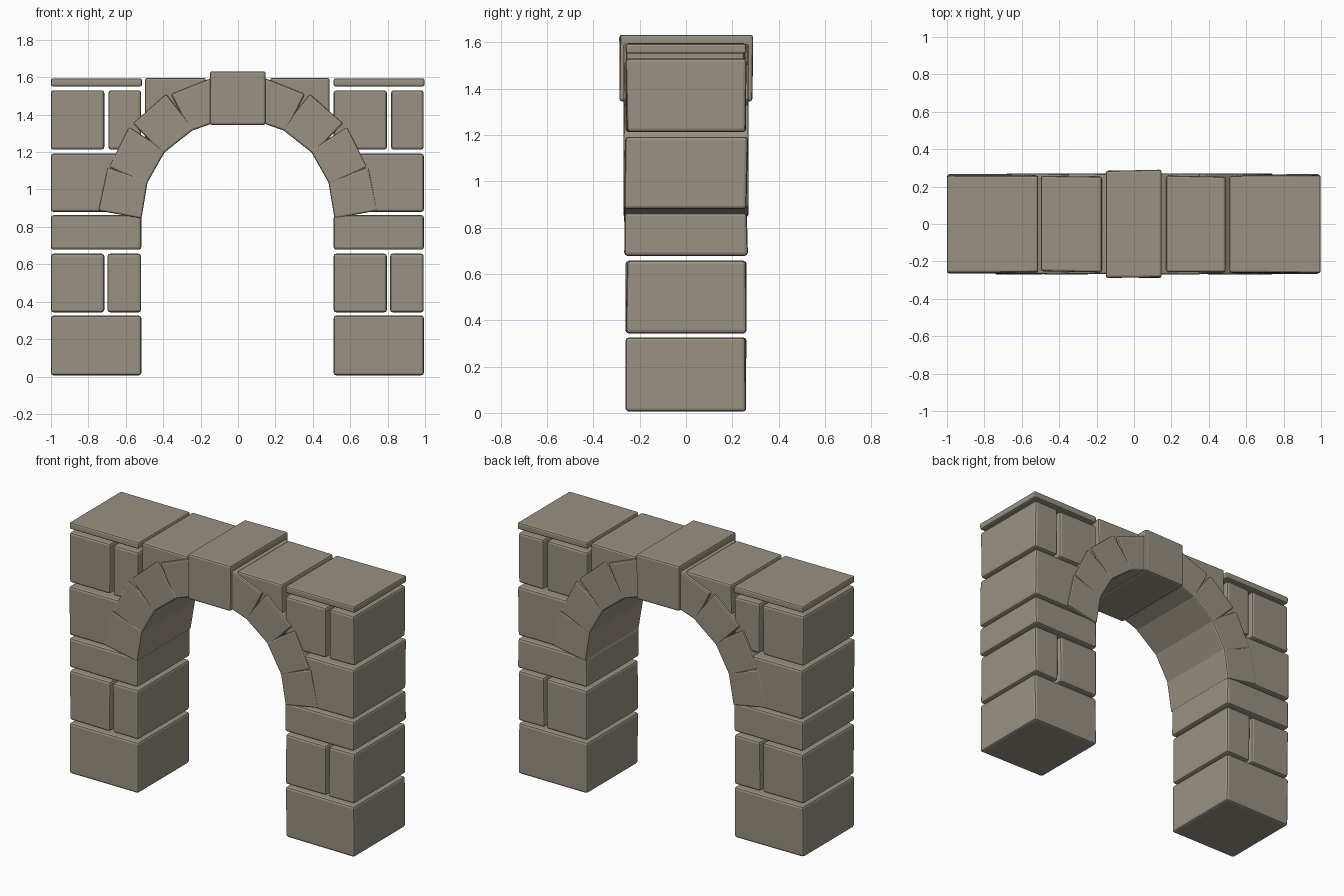
import bpy, bmesh, math, random
from mathutils import Vector

if "Cube" in bpy.data.objects:
    bpy.data.objects.remove(bpy.data.objects["Cube"])

random.seed(4)
stone = bpy.data.materials.new("warm grey stone")
stone.diffuse_color = (0.32, 0.285, 0.225, 1)
stone.use_nodes = True
stone.node_tree.nodes["Principled BSDF"].inputs["Base Color"].default_value = stone.diffuse_color


def prism(name, pts, y0, y1, bevel=0.014, jitter=0.004):
    """Extrude an x/z outline through the wall, with slightly uneven faces."""
    bm = bmesh.new()
    front = [bm.verts.new((x, y0 + random.uniform(-jitter, jitter), z)) for x, z in pts]
    back = [bm.verts.new((x, y1 + random.uniform(-jitter, jitter), z)) for x, z in pts]
    n = len(pts)
    bm.faces.new(front)
    bm.faces.new(back[::-1])
    for i in range(n):
        j = (i + 1) % n
        bm.faces.new((front[i], back[i], back[j], front[j]))
    bmesh.ops.recalc_face_normals(bm, faces=bm.faces)
    bmesh.ops.bevel(bm, geom=bm.edges[:], offset=bevel, segments=2,
                    profile=0.5, affect='EDGES', clamp_overlap=True)
    me = bpy.data.meshes.new(name)
    bm.to_mesh(me)
    bm.free()
    me.materials.append(stone)
    ob = bpy.data.objects.new(name, me)
    bpy.context.collection.objects.link(ob)
    return ob


def block(name, x0, x1, z0, z1, y=0.258, bevel=0.014):
    return prism(name, [(x0, z0), (x1, z0), (x1, z1), (x0, z1)], -y, y, bevel)


# Piers: courses as (z0, z1, x spans measured from the pier's left edge)
full = [(0, 0.483)]
courses = [
    (0.006, 0.326, full),
    (0.343, 0.657, [(0, 0.285), (0.302, 0.482)]),
    (0.678, 0.863, full),
    (0.880, 1.192, full),
    (1.213, 1.530, [(0, 0.285), (0.307, 0.482)]),
]
for side, left, flip in (("left", -1.0, False), ("right", 0.511, True)):
    for k, (z0, z1, spans) in enumerate(courses):
        for a, b in spans:
            # the wide stone is on the left in both piers
            block(f"{side}_pier_stone_{k + 1}", left + a, left + b, z0, z1,
                  0.264 if k in (2, 3) else 0.258)
    block(f"{side}_pier_cap", left, left + 0.487, 1.551, 1.594, 0.258, 0.01)

# Arch stones: inner start, inner end, outer end, outer start (left half)
voussoirs = [
    ((-0.516, 0.845), (-0.484, 1.037), (-0.698, 1.118), (-0.746, 0.887)),
    ((-0.484, 1.037), (-0.393, 1.198), (-0.583, 1.335), (-0.690, 1.120)),
    ((-0.393, 1.198), (-0.245, 1.315), (-0.384, 1.510), (-0.562, 1.354)),
    ((-0.245, 1.315), (-0.140, 1.352), (-0.140, 1.597), (-0.358, 1.510)),
]
for s, side in ((1, "left"), (-1, "right")):
    for k, (a, b, c, d) in enumerate(voussoirs):
        a, b = Vector(a), Vector(b)
        t = (b - a).normalized() * 0.012      # overlap at the inner joint
        a2 = a if k == 0 else a - t
        pts = [(s * p[0], p[1]) for p in (a2, b + t, c, d)]
        prism(f"{side}_arch_stone_{k + 1}", pts, -0.269, 0.269, 0.01, 0.002)

    # Spandrel stone filling the corner above the arch
    x0 = -0.497 if s == 1 else -0.490
    pts = [(x0, 1.597), (-0.172, 1.597), (-0.172, 1.47), (x0, 1.22)]
    prism(f"{side}_spandrel_stone", [(s * x, z) for x, z in pts], -0.256, 0.256, 0.012)

# Keystone, standing proud of the wall
block("keystone", -0.151, 0.148, 1.345, 1.632, 0.287, 0.012)
